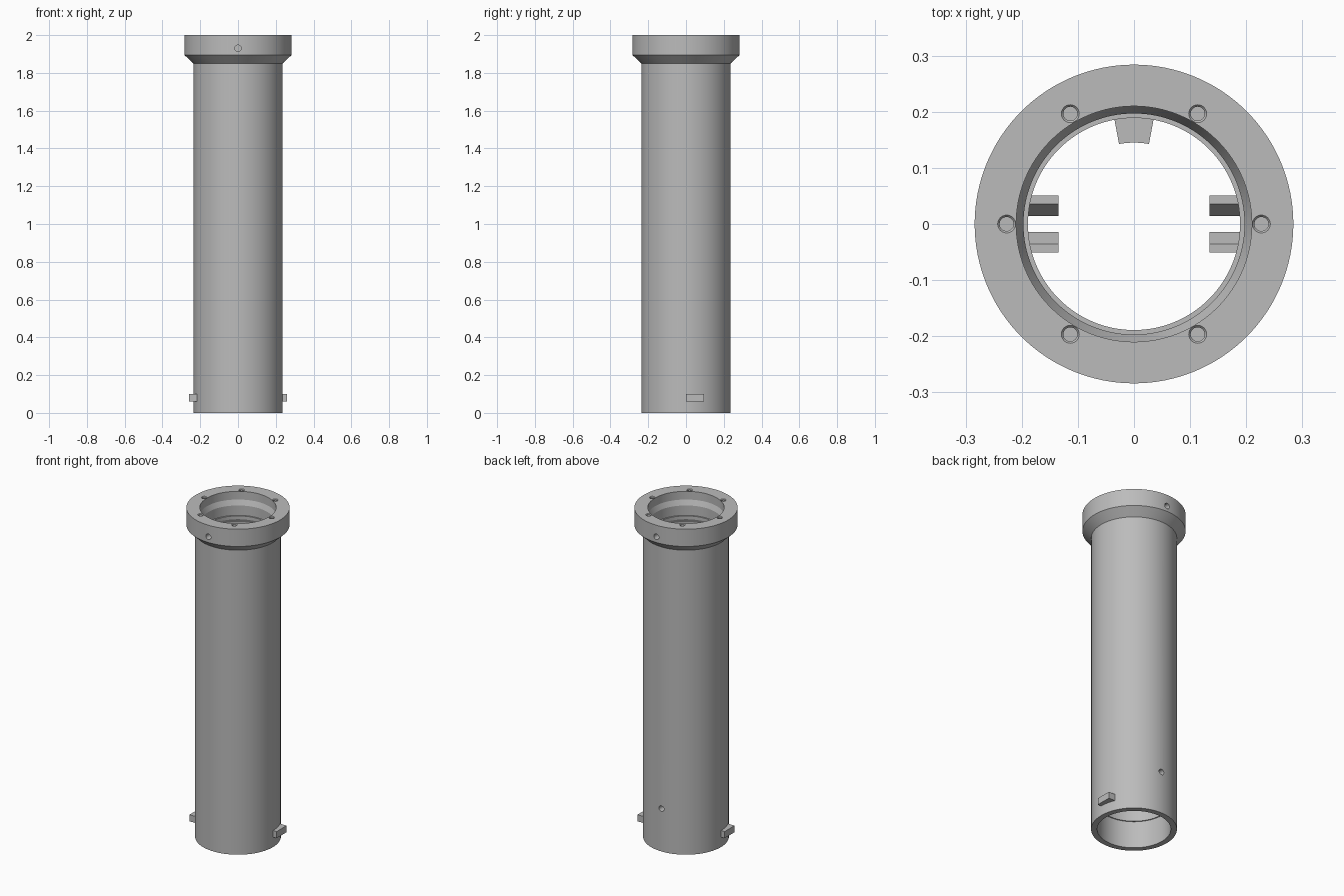
import bpy, bmesh, math
from mathutils import Matrix, Vector

cube = bpy.data.objects.get("Cube")
if cube:
    bpy.data.objects.remove(cube, do_unlink=True)

grey = bpy.data.materials.new("machined_grey")
grey.use_nodes = True
colour = (0.5, 0.5, 0.5, 1)
grey.diffuse_color = colour
grey.node_tree.nodes["Principled BSDF"].inputs["Base Color"].default_value = colour


def finish(name, bm):
    bmesh.ops.recalc_face_normals(bm, faces=bm.faces)
    mesh = bpy.data.meshes.new(name)
    bm.to_mesh(mesh)
    bm.free()
    mesh.materials.append(grey)
    obj = bpy.data.objects.new(name, mesh)
    bpy.context.collection.objects.link(obj)
    return obj


def select(obj):
    bpy.ops.object.select_all(action="DESELECT")
    obj.select_set(True)
    bpy.context.view_layer.objects.active = obj


def lathe(bm, profile, steps, matrix=Matrix(), closed=False):
    """Revolve an (r, z) profile about z, then place it."""
    verts = [bm.verts.new((r, 0, z)) for r, z in profile]
    pairs = list(zip(verts, verts[1:]))
    if closed:
        pairs.append((verts[-1], verts[0]))
    edges = [bm.edges.new(p) for p in pairs]
    before = set(bm.verts) - set(verts)
    bmesh.ops.spin(bm, geom=verts + edges, cent=(0, 0, 0), axis=(0, 0, 1),
                   angle=2 * math.pi, steps=steps, use_merge=True)
    new = [v for v in bm.verts if v not in before]
    bmesh.ops.remove_doubles(bm, verts=new, dist=1e-5)
    new = [v for v in bm.verts if v not in before]
    bmesh.ops.transform(bm, matrix=matrix, verts=new)


def prism(name, points, offset):
    """Extrude a closed outline by an offset."""
    bm = bmesh.new()
    face = bm.faces.new([bm.verts.new(p) for p in points])
    out = bmesh.ops.extrude_face_region(bm, geom=[face], use_keep_orig=True)
    moved = [g for g in out["geom"] if isinstance(g, bmesh.types.BMVert)]
    bmesh.ops.translate(bm, verts=moved, vec=offset)
    return finish(name, bm)


# Flanged tube with a stepped bore
bm = bmesh.new()
lathe(bm, [(0.236, 0), (0.236, 1.85), (0.284, 1.895), (0.284, 2),
           (0.21, 2), (0.21, 1.95), (0.197, 1.92), (0.197, 1.86),
           (0.189, 1.86), (0.189, 1.84), (0.197, 1.82),
           (0.197, 0.165), (0.203, 0.165), (0.203, 0)], 128, closed=True)
tube = finish("flanged_tube", bm)

# Inner boss behind the rear screw hole
half = math.radians(10.6)
arc = [math.pi / 2 + half * (i / 4 - 1) for i in range(9)]
ring = [(0.145, a) for a in arc] + [(0.215, a) for a in reversed(arc)]
boss = prism("inner_boss", [(r * math.cos(a), r * math.sin(a), 0.2) for r, a in ring],
             (0, 0, 0.12))

# Cutter for the blind holes in the flange and the rear of the tube
bm = bmesh.new()
bolt = [(0, -0.07), (0.0125, -0.07), (0.0125, -0.004), (0.016, 0), (0.016, 0.02), (0, 0.02)]
for i in range(6):
    a = i * math.pi / 3
    spot = Vector((0.227 * math.cos(a), 0.227 * math.sin(a), 2))
    lathe(bm, bolt, 24, Matrix.Translation(spot))
screw = [(0, -0.04), (0.017, -0.04), (0.017, 0.03), (0, 0.03)]
for side, radius, z in ((1, 0.284, 1.93), (-1, 0.284, 1.93), (1, 0.236, 0.26)):
    lathe(bm, screw, 24, Matrix.Translation((0, side * radius, z))
          @ Matrix.Rotation(-side * math.pi / 2, 4, "X"))
cutter = finish("hole_cutter", bm)
cutter.hide_render = True

for part in (tube, boss):
    cut = part.modifiers.new("holes", "BOOLEAN")
    cut.operation = "DIFFERENCE"
    cut.solver = "EXACT"
    cut.object = cutter
    select(part)
    bpy.ops.object.modifier_apply(modifier="holes")
    bpy.ops.object.shade_smooth_by_angle(angle=math.radians(20))
bpy.data.objects.remove(cutter, do_unlink=True)

for side, label in ((1, "left"), (-1, "right")):
    # Outer locking lug, turned half way round on the other side
    prism(label + "_lug", [(side * x, side * y, 0.06) for x, y in
                           ((0.213, 0), (0.26, 0), (0.26, 0.095), (0.213, 0.095))],
          (0, 0, 0.04))
    # Pair of inner guide rails with sloped lead-ins facing the slot
    for back, end in ((1, "back"), (-1, "front")):
        outline = [(0.0145, 0.2), (0.051, 0.2), (0.051, 0.4), (0.036, 0.4), (0.0145, 0.365)]
        prism(f"{label}_{end}_guide_rail",
              [(side * 0.135, back * y, z) for y, z in outline],
              (side * 0.07, 0, 0))
